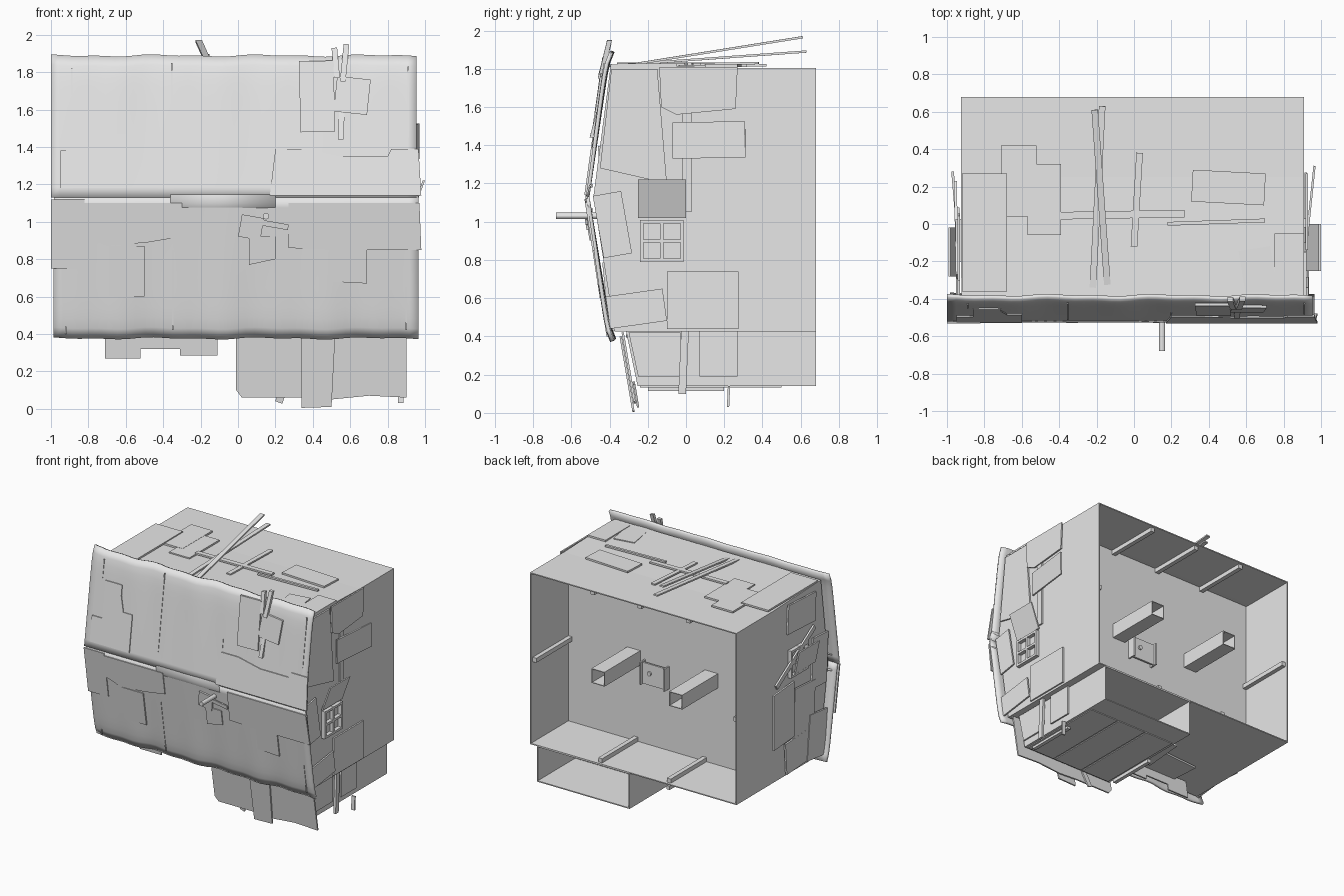
import bpy, bmesh, math, random
from mathutils import Vector

random.seed(4)
cube = bpy.data.objects.get("Cube")
if cube:
    bpy.data.objects.remove(cube, do_unlink=True)

grey = bpy.data.materials.new("plain grey")
grey.use_nodes = True
grey.diffuse_color = (0.8, 0.8, 0.8, 1)
grey.node_tree.nodes["Principled BSDF"].inputs["Base Color"].default_value = (0.8, 0.8, 0.8, 1)


def finish(name, bm, solid=0):
    bmesh.ops.recalc_face_normals(bm, faces=bm.faces)
    me = bpy.data.meshes.new(name)
    bm.to_mesh(me)
    bm.free()
    me.materials.append(grey)
    ob = bpy.data.objects.new(name, me)
    bpy.context.collection.objects.link(ob)
    if solid:
        mod = ob.modifiers.new("thickness", "SOLIDIFY")
        mod.thickness = solid
        mod.offset = 0
    return ob


def front_y(z):
    return -0.505 + (z - 1.13) * 0.14 if z > 1.13 else -0.505 + (1.13 - z) * 0.155


# Surfaces that patches are nailed onto: (u, v, height above surface) -> point
SURF = {
    "front": lambda u, v, h: (u, front_y(v) - h, v),
    "left": lambda u, v, h: (0.91 + h, u, v),
    "low_left": lambda u, v, h: (0.852 + h, u, v),
    "right": lambda u, v, h: (-0.925 - h, u, v),
    "roof": lambda u, v, h: (u, v, 1.805 + h),
    "skirt": lambda u, v, h: (u, -0.325 + (0.42 - v) * 0.17 - h, v),
    "under": lambda u, v, h: (u, v, 0.42 - h),
    "base": lambda u, v, h: (u, v, 0.14 - h),
}


def patch(name, surf, pts, h=0.0, t=0.012, tilt=0.0):
    """Flat cut-out panel; tilt lifts it along v."""
    f, v0 = SURF[surf], min(p[1] for p in pts)
    bm = bmesh.new()
    rings = [[bm.verts.new(f(u, v, h + d + tilt * (v - v0))) for u, v in pts] for d in (0, t)]
    bm.faces.new(rings[0])
    bm.faces.new(rings[1])
    for i in range(len(pts)):
        j = (i + 1) % len(pts)
        bm.faces.new((rings[0][i], rings[0][j], rings[1][j], rings[1][i]))
    return finish(name, bm)


def rect(u0, v0, u1, v1, turn=0.0):
    c, r = Vector(((u0 + u1) / 2, (v0 + v1) / 2)), math.radians(turn)
    out = []
    for u, v in ((u0, v0), (u1, v0), (u1, v1), (u0, v1)):
        d = Vector((u, v)) - c
        out.append((c.x + d.x * math.cos(r) - d.y * math.sin(r),
                    c.y + d.x * math.sin(r) + d.y * math.cos(r)))
    return out


def bar(name, a, b, w, t, hollow=False):
    """Rectangular bar from a to b."""
    a, b = Vector(a), Vector(b)
    d = (b - a).normalized()
    side = d.cross(Vector((0, 0, 1)))
    side = side.normalized() if side.length > 0.3 else Vector((0, 1, 0))
    up = side.cross(d).normalized()
    bm = bmesh.new()
    ring = [[bm.verts.new(p + side * i * w / 2 + up * j * t / 2)
             for i, j in ((-1, -1), (1, -1), (1, 1), (-1, 1))] for p in (a, b)]
    for i in range(4):
        j = (i + 1) % 4
        bm.faces.new((ring[0][i], ring[0][j], ring[1][j], ring[1][i]))
    if not hollow:
        bm.faces.new(ring[0])
        bm.faces.new(ring[1])
    return finish(name, bm, 0.008 if hollow else 0)


def shell(name, prof, x0, x1, wall_y, z0, z1):
    """Profile swept along x, open at the back, with a partition inside."""
    bm = bmesh.new()
    l, r = [[bm.verts.new((x, y, z)) for y, z in prof] for x in (x0, x1)]
    for i in range(len(prof) - 1):
        bm.faces.new((l[i], l[i + 1], r[i + 1], r[i]))
    bm.faces.new(l)
    bm.faces.new(r)
    finish(name, bm, 0.012)
    bar(name + "_partition", (x0, wall_y, (z0 + z1) / 2), (x1, wall_y, (z0 + z1) / 2), 0.012, z1 - z0)


# Main body and lower box
shell("body", [(.68, .43), (-.37, .43), (-.48, 1.13), (-.39, 1.82), (.25, 1.8), (.68, 1.8)],
      -.92, .905, .2, .43, 1.8)
shell("lower_box", [(.68, .145), (-.25, .145), (-.31, .425), (.68, .425)], .03, .845, .2, .145, .425)

# Cladding sheets on the bent front, rolled back at their free edges
for part, x0, x1, z0, z1 in (("upper", -1, .955, 1.13, 1.885), ("lower", -.985, .965, .38, 1.13)):
    bm, nx, nz = bmesh.new(), 40, 14
    grid = []
    for i in range(nx + 1):
        x = x0 + (x1 - x0) * i / nx
        wave = .004 * math.sin(x * 11) + .003 * math.sin(x * 23)
        col = []
        for k in range(nz + 1):
            z = z0 + (z1 - z0) * k / nz
            edge = abs(z - 1.13) / .75
            y = front_y(z) - .01 + wave * edge + .018 * edge ** 16
            col.append(bm.verts.new((x, y, z + wave * edge)))
        grid.append(col)
    for i in range(nx):
        for k in range(nz):
            bm.faces.new((grid[i][k], grid[i + 1][k], grid[i + 1][k + 1], grid[i][k + 1])).smooth = True
    finish(part + "_front_sheet", bm, .02)

# Thin battens marking the sheet joints
for x, z0, z1 in ((-.89, 1.68, 1.82), (-.355, 1.25, 1.85), (.2, 1.42, 1.5), (.91, 1.45, 1.83),
                  (-.35, .42, .85), (.9, .42, .65), (-.92, .4, .44)):
    patch("joint_batten", "front", rect(x - .004, z0, x + .004, z1), .016, .008)

# Rounded ridge strips where the front bends
for x0, x1, dz, h in ((-.95, -.34, 0, .028), (-.36, .2, -.01, .034), (.18, .965, 0, .03)):
    bm = bmesh.new()
    rows = []
    for k in range(11):
        a = math.pi * k / 10
        z = 1.13 - .065 * math.cos(a)
        rows.append([bm.verts.new((x, -.488 - h * math.sin(a), z + dz)) for x in (x0, x1)])
    for a, b in zip(rows, rows[1:]):
        bm.faces.new((a[0], a[1], b[1], b[0])).smooth = True
    finish("ridge_strip", bm, .008)

# Patches on the front
for pts in (
    [(-.95, 1.18), (-.95, 1.38), (-.86, 1.38), (-.86, 1.67), (-.71, 1.67), (-.71, 1.59), (-.68, 1.47), (-.6, 1.47), (-.6, 1.18)],
    [(.17, 1.14), (.2, 1.39), (.35, 1.39), (.55, 1.35), (.8, 1.35), (.82, 1.39), (.965, 1.39), (.98, 1.14)],
    [(-1, 1.12), (-.82, 1.12), (-.82, .92), (-.82, .75), (-1, .75)],
    [(-.82, 1.1), (-.82, .92), (-.7, .87), (-.48, .89), (-.3, .92), (-.3, 1.1)],
    rect(-.69, .6, -.5, .87),
    [(.27, 1.1), (.27, .86), (.5, .85), (.98, .85), (.97, 1.1)],
    [(.5, 1.05), (.5, .68), (.69, .67), (.69, .85), (.6, .85), (.6, 1.05)],
    [(.06, .92), (.06, .77), (.2, .8), (.2, .92)],
):
    patch("front_patch", "front", pts, .016)
patch("front_patch", "front", rect(.33, 1.48, .515, 1.86, 1), .02, .015)
patch("front_patch", "front", rect(.52, 1.58, .7, 1.77, -6), .018, .015)
patch("pole_plate", "front", rect(.01, .91, .13, 1.03, -10), .02, .015)
patch("pole_slat", "front", rect(.1, .97, .27, 1.0, -10), .03)
for x0, z0, x1, z1 in ((.53, 1.77, .515, 1.93), (.55, 1.44, .555, 1.6), (.56, 1.75, .58, 1.95)):
    bar("front_stick", (x0, front_y(z0) - .03, z0), (x1, front_y(z1) - .01, z1), .025, .03)

# Pole and its back plate
bpy.ops.mesh.primitive_cylinder_add(vertices=16, radius=.017, depth=.94, location=(.15, -.21, 1.03),
                                    rotation=(math.pi / 2, 0, 0))
pole = bpy.context.object
pole.name = "pole"
pole.data.materials.append(grey)
bar("pole_back_plate", (.01, .24, 1.02), (.22, .24, 1.02), .015, .17)
for x in (.01, .22):
    bar("pole_plate_edge", (x, .2, 1.02), (x, .27, 1.02), .012, .18)

# Skirt boards hanging below the front
patch("skirt", "skirt", [(-.01, .42), (-.01, .1), (.02, .06), (.34, .06), (.5, .05), (.7, .07), (.9, .06), (.9, .42)])
patch("skirt_board", "skirt", [(.34, .4), (.34, .005), (.5, .01), (.52, .4)], .014)
patch("skirt_board", "skirt", rect(.22, .03, .26, .16, -20), -.014)
for a, b, c, d in ((-.71, .27, -.52, .42), (-.69, .32, -.18, .4), (-.31, .285, -.11, .42)):
    patch("hanging_board", "skirt", rect(a, b, c, d), -.08)

# Roof patches and planks
for a in ((-.71, .04, -.52, .42, 0), (-.57, -.06, -.39, .32, 0), (-.89, -.18, -.74, .16, -6),
          (.31, .11, .7, .28, -3), (.58, -.4, .75, -.13, 9), (.75, -.36, .91, -.05, 0),
          (-.92, -.36, -.68, .27, 0), (.18, .0, .7, .02, 2), (-.4, .03, .27, .07, 1)):
    patch("roof_patch", "roof", rect(*a), .003 + random.uniform(0, .012), .014)
bar("roof_plank", (-.14, -.36, 1.81), (-.21, .61, 1.965), .035, .012)
bar("roof_plank", (-.22, -.34, 1.82), (-.17, .63, 1.89), .035, .012)
bar("roof_plank", (0, -.12, 1.82), (.03, .38, 1.83), .035, .012)

# Patches on the left side
for h, pts in (
    (.008, [(-.14, 1.81), (.27, 1.81), (.26, 1.59), (-.05, 1.56), (-.13, 1.6)]),
    (.0, rect(-.02, 1.05, .03, 1.6)), (.012, rect(-.46, .82, -.31, 1.15, 10)),
    (.014, rect(-.41, .46, -.11, .63, 8)), (.002, rect(-.1, .44, .275, .74)),
    (.0, [(-.39, 1.8), (-.15, 1.8), (-.1, 1.2), (-.45, 1.28)]),
):
    patch("left_patch", "left", pts, h)
bar("left_flap", (.925, -.07, 1.425), (.965, .31, 1.43), .012, .19)
for h, pts in ((.0, [(-.3, .42), (-.03, .42), (-.03, .19), (-.25, .19)]), (.006, rect(.07, .19, .27, .43))):
    patch("lower_box_patch", "low_left", pts, h)
bar("left_post", (.885, -.02, .1), (.885, -.005, .44), .04, .02)
bar("left_stick", (.87, .22, .03), (.87, .225, .14), .012, .03)

# Window frames with an outward flap on both sides
for s, y0, z0 in (("left", -.24, .79), ("right", -.2, 1.2)):
    for i in range(3):
        patch("window_upright", s, rect(y0 + i * .105, z0, y0 + i * .105 + .018, z0 + .22), 0, .03)
        patch("window_rail", s, rect(y0, z0 + i * .1, y0 + .228, z0 + i * .1 + .018), 0, .03)
patch("left_awning", "left", rect(-.25, 1.02, 0, 1.22), .005, .012, .36)
patch("right_awning", "right", rect(-.28, 1.22, -.02, 1.4), .02, .012, .2)

# Patches on the right side
for pts in (
    rect(-.28, .62, -.02, 1.08, 4), rect(-.42, .44, -.2, .8, 6), rect(-.2, .45, .08, .7, -4),
    rect(-.3, 1.55, .05, 1.78, 3), rect(-.45, 1.0, -.26, 1.4, 3),
):
    patch("right_patch", "right", pts, random.uniform(.003, .02), .014)
bar("right_flap", (-.945, -.02, .94), (-.97, .28, .94), .014, .44)
bar("right_board", (-.955, .22, 1.2), (-.945, -.28, 1.5), .015, .04)

# Beams in the open back
for x in (.32, -.37):
    bar("box_beam", (x, .2, 1.11), (x, .66, 1.11), .11, .11, True)
for x in (.3, -.31):
    bar("floor_joist", (x, .2, .45), (x, .66, .45), .035, .035)
for x in (.37, -.05, -.48):
    bar("ceiling_joist", (x, .2, 1.78), (x, .66, 1.78), .035, .035)
for x in (.885, -.9):
    bar("wall_joist", (x, .2, 1.1), (x, .66, 1.1), .035, .035)

# Boards under the floors
for i in range(3):
    patch("base_board", "base", rect(.05 + i * .265, -.24, .3 + i * .265, .5), 0, .006)
patch("under_patch", "under", rect(-.6, -.3, -.2, .0, 4), .01, .015)
patch("under_patch", "under", rect(-.3, -.2, -.05, .15, -5), .02, .015)
for x in (.02, .8):
    bar("base_runner", (x, -.2, .13), (x, .2, .13), .03, .03)
